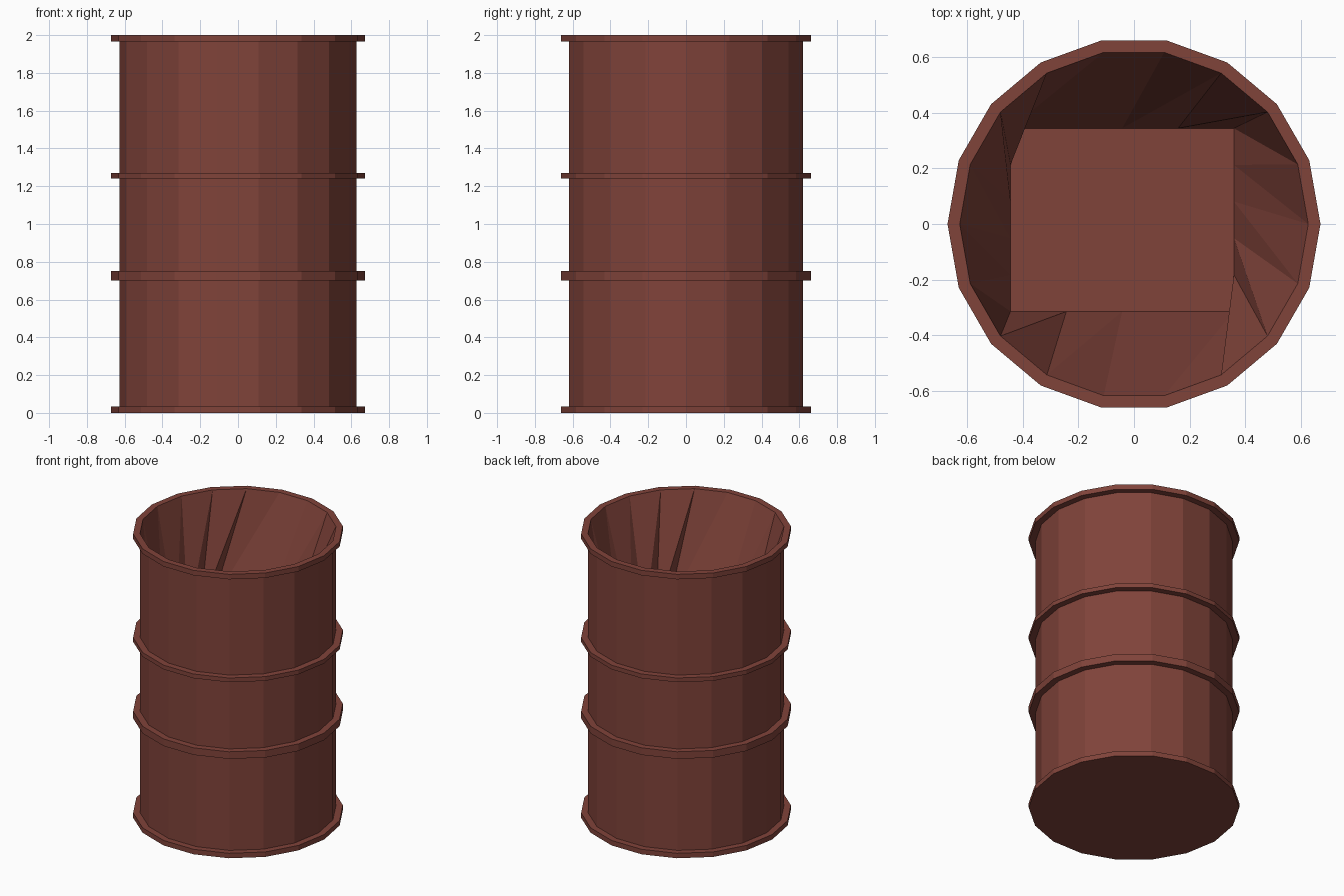
import bpy, bmesh, math

if "Cube" in bpy.data.objects:
    bpy.data.objects.remove(bpy.data.objects["Cube"])

N = 18              # sides of the barrel
BODY, HOOP = 0.628, 0.672

mat = bpy.data.materials.new("rust_brown")
mat.diffuse_color = (0.216, 0.056, 0.042, 1)
mat.use_nodes = True
mat.node_tree.nodes["Principled BSDF"].inputs["Base Color"].default_value = mat.diffuse_color


def ring(bm, r, z):
    return [bm.verts.new((r * math.cos(2 * math.pi * i / N),
                          r * math.sin(2 * math.pi * i / N), z)) for i in range(N)]


bm = bmesh.new()

# outer shell: body wall with four square hoops, bottom to top
profile = [(HOOP, 0)]
for z0, z1 in ((0, 0.035), (0.70, 0.75), (1.24, 1.27), (1.965, 2.0)):
    if z0 > 0:
        profile += [(BODY, z0), (HOOP, z0)]
    profile += [(HOOP, z1), (BODY, z1)]

rings = [ring(bm, r, z) for r, z in profile]
bm.faces.new(rings[0][::-1])                       # flat underside
for a, b in zip(rings, rings[1:]):
    for i in range(N):
        j = (i + 1) % N
        bm.faces.new((a[i], a[j], b[j], b[i]))

# sunken rectangular floor, perimeter split 5 x 4 to match the 18 rim points
X0, X1, Y0, Y1, FZ = -0.445, 0.36, -0.315, 0.345, 1.23
corners = [(X1, Y0, 5), (X1, Y1, 4), (X0, Y1, 5), (X0, Y0, 4)]
pts = []
for k, (x, y, n) in enumerate(corners):
    nx, ny, _ = corners[(k + 1) % 4]
    pts += [(x + (nx - x) * s / n, y + (ny - y) * s / n) for s in range(n)]
floor = [bm.verts.new((x, y, FZ)) for x, y in pts]
bm.faces.new(floor)

# faceted inner walls from rim to floor (first floor corner pairs with rim point 15)
rim = rings[-1]
for s in range(N):
    i, j = (15 + s) % N, (16 + s) % N
    f0, f1 = floor[s], floor[(s + 1) % N]
    bm.faces.new((rim[i], rim[j], f1))
    bm.faces.new((rim[i], f1, f0))

me = bpy.data.meshes.new("barrel")
bm.to_mesh(me)
bm.free()
me.materials.append(mat)
bpy.context.collection.objects.link(bpy.data.objects.new("barrel", me))
